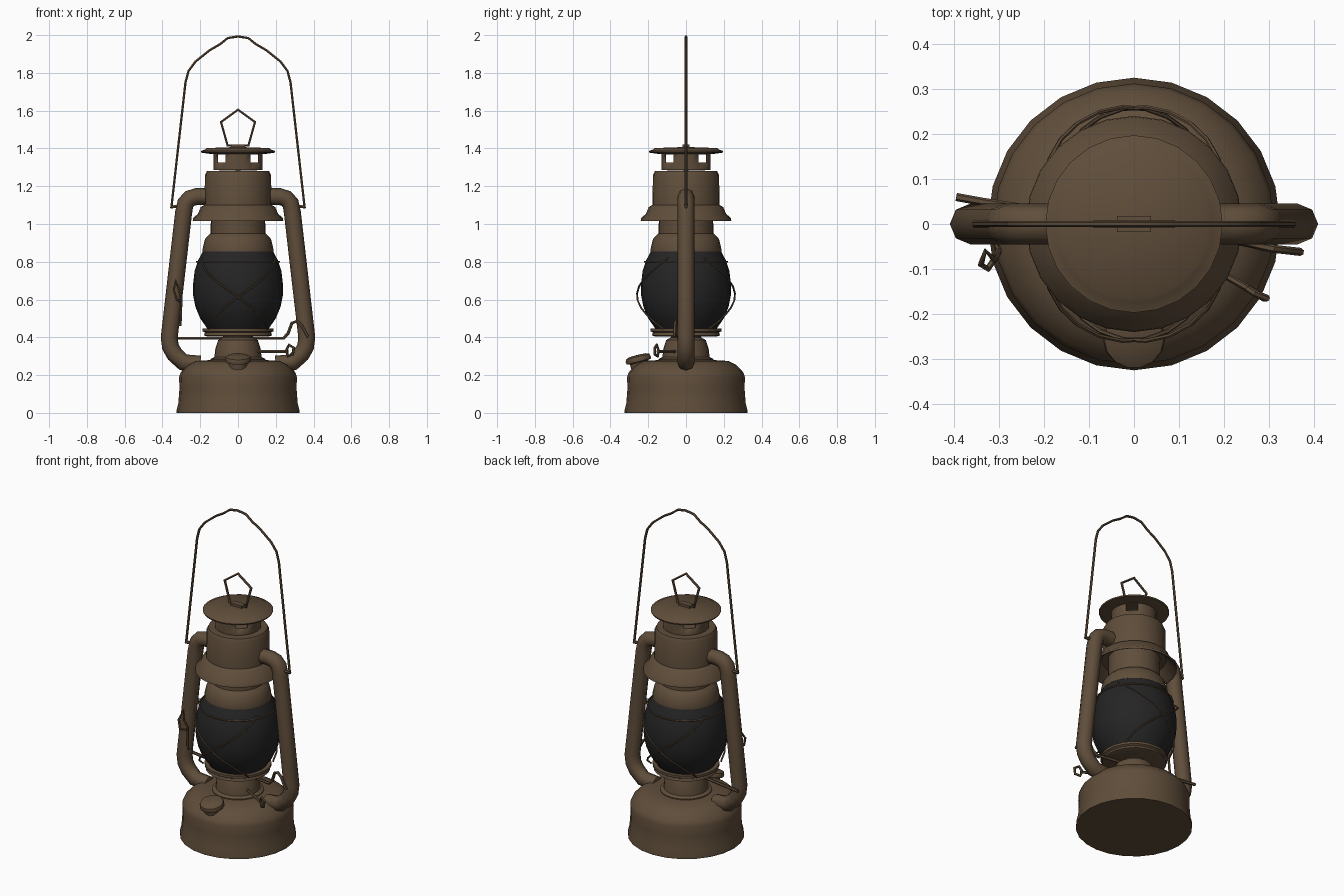
import bpy, bmesh, math
from mathutils import Vector

if "Cube" in bpy.data.objects:
    bpy.data.objects.remove(bpy.data.objects["Cube"], do_unlink=True)


def material(name, rgb):
    m = bpy.data.materials.new(name)
    m.use_nodes = True
    m.diffuse_color = (*rgb, 1)
    bsdf = m.node_tree.nodes["Principled BSDF"]
    bsdf.inputs["Base Color"].default_value = (*rgb, 1)
    bsdf.inputs["Roughness"].default_value = 0.7
    return m


BROWN = material("aged brown metal", (0.115, 0.075, 0.043))
GLASS = material("dark smoked glass", (0.018, 0.018, 0.019))


def add_object(name, mesh, mat, angle=40):
    ob = bpy.data.objects.new(name, mesh)
    bpy.context.collection.objects.link(ob)
    mesh.materials.clear()
    mesh.materials.append(mat)
    bpy.ops.object.select_all(action="DESELECT")
    ob.select_set(True)
    bpy.context.view_layer.objects.active = ob
    bpy.ops.object.shade_smooth_by_angle(angle=math.radians(angle))
    return ob


def lathe(name, profile, mat=BROWN, n=24, skip=None):
    """Turn (radius, z) points around z; skip removes faces by their centre."""
    bm = bmesh.new()
    rings = []
    for r, z in profile:
        if r == 0:
            rings.append([bm.verts.new((0, 0, z))] * n)
        else:
            rings.append([bm.verts.new((r * math.cos(math.tau * i / n),
                                        r * math.sin(math.tau * i / n), z)) for i in range(n)])
    for low, high in zip(rings, rings[1:]):
        for i in range(n):
            j = (i + 1) % n
            corners = dict.fromkeys((low[i], low[j], high[j], high[i]))
            bm.faces.new(list(corners))
    bmesh.ops.recalc_face_normals(bm, faces=bm.faces)
    if skip:
        gone = [f for f in bm.faces if skip(f.calc_center_median())]
        bmesh.ops.delete(bm, geom=gone, context="FACES")
    mesh = bpy.data.meshes.new(name)
    bm.to_mesh(mesh)
    bm.free()
    return add_object(name, mesh, mat)


def tube(name, points, radius, closed=False, resolution=1):
    """Round wire or pipe along straight segments."""
    curve = bpy.data.curves.new(name + " path", "CURVE")
    curve.dimensions = "3D"
    curve.bevel_depth = radius
    curve.bevel_resolution = resolution
    curve.use_fill_caps = True
    spline = curve.splines.new("POLY")
    spline.points.add(len(points) - 1)
    for p, co in zip(spline.points, points):
        p.co = (*co, 1)
    spline.use_cyclic_u = closed
    temp = bpy.data.objects.new(name + " path", curve)
    bpy.context.collection.objects.link(temp)
    bpy.context.view_layer.update()
    mesh = bpy.data.meshes.new_from_object(temp.evaluated_get(bpy.context.evaluated_depsgraph_get()))
    bpy.data.objects.remove(temp, do_unlink=True)
    mesh.name = name
    return add_object(name, mesh, BROWN, 50)


# Fuel tank and burner
lathe("fuel_tank", [(0, 0), (.325, 0), (.325, .015), (.316, .05), (.31, .13), (.312, .19),
                    (.303, .215), (.265, .255), (.225, .275), (.14, .28), (0, .28)])
lathe("burner", [(.145, .27), (.145, .285), (.125, .295), (.12, .34), (.105, .385),
                 (.08, .40), (.08, .42)])
lathe("globe_gallery", [(0, .405), (.165, .405), (.18, .41), (.175, .425), (.187, .432),
                        (.187, .446), (.16, .446), (0, .446)])

# Glass globe
lathe("glass_globe", [(.16, .44), (.172, .46), (.20, .50), (.225, .56), (.237, .62),
                      (.238, .68), (.23, .75), (.21, .81), (.183, .86)], GLASS)

# Collar, hood and vent
lathe("globe_collar", [(0, .855), (.187, .855), (.187, .87), (.175, .92), (.158, .94),
                       (.145, .95), (.143, 1.09), (0, 1.09)])
lathe("hood", [(.145, 1.08), (.18, 1.075), (.228, 1.02), (.24, 1.015), (.238, 1.03),
               (.212, 1.055), (.197, 1.09), (.178, 1.10), (.175, 1.26), (.165, 1.28), (0, 1.285)])


def in_window(c):
    turn = math.degrees(math.atan2(c.y, c.x)) % 90
    return 1.33 < c.z < 1.365 and abs(turn - 45) < 15


vent = lathe("vent_neck", [(0, 1.285), (.13, 1.285), (.13, 1.325), (.13, 1.368), (.13, 1.375)],
             skip=in_window)
wall = vent.modifiers.new("wall", "SOLIDIFY")
wall.thickness = 0.008
lathe("vent_cap", [(0, 1.37), (.14, 1.37), (.195, 1.378), (.197, 1.386), (.175, 1.394),
                   (.165, 1.402), (0, 1.408)])

# Lifting ring on the cap
tube("cap_ring", [(-.055, 0, 1.415), (-.09, 0, 1.54), (0, 0, 1.605), (.09, 0, 1.54),
                  (.055, 0, 1.415)], .008, closed=True)
bpy.ops.mesh.primitive_cube_add(size=1, location=(0, 0, 1.412))
clip = bpy.context.object
clip.name = "ring_clip"
clip.scale = (.075, .035, .02)
clip.data.materials.append(BROWN)

# Side air tubes and the lugs that carry the handle
for side, s in (("left", 1), ("right", -1)):
    path = [(.15, 1.145), (.22, 1.145), (.255, 1.135), (.278, 1.11), (.288, 1.06),
            (.326, .73), (.364, .40), (.358, .35), (.335, .31), (.29, .268), (.20, .258)]
    tube(side + "_air_tube", [(s * x, 0, z) for x, z in path], .045, resolution=2)
    tube(side + "_handle_lug", [(s * .30, 0, 1.095), (s * .357, 0, 1.09)], .009)

# Carrying handle
half = [(.353, 1.085), (.278, 1.75), (.262, 1.81), (.225, 1.86), (.15, 1.92), (.095, 1.952),
        (.055, 1.984)]
tube("carrying_handle", [(-x, 0, z) for x, z in half] + [(0, 0, 1.993)]
     + [(x, 0, z) for x, z in reversed(half)], .007)


# Crossed guard wires around the globe
def guard_point(t, tilt, facing):
    a = math.radians(facing + tilt * (64 - 116 * t))
    r = .195 + .066 * math.sin(math.pi * min(1, .08 + .92 * t)) ** .7
    return Vector((r * math.cos(a), r * math.sin(a), .82 - .375 * t))


for label, facing in (("front", -90), ("back", 90)):
    for n, tilt in enumerate((1, -1)):
        tube(f"{label}_guard_wire_{n + 1}",
             [guard_point(i / 10, tilt, facing) for i in range(11)], .005)
tube("guard_ring", [(.219 * math.cos(math.tau * i / 24), .219 * math.sin(math.tau * i / 24), .80)
                    for i in range(24)], .004, closed=True)

# Globe lifting rod, running between the tubes under the gallery
tube("lifting_rod", [(-.395, .06, .395), (-.34, .05, .395), (.24, -.04, .395), (.265, -.045, .42),
                     (.285, -.05, .475), (.31, -.055, .485), (.335, -.058, .465),
                     (.37, -.062, .40)], .009)

# Latch wire on the right tube
tube("latch_wire", [(-.305, -.05, .46), (-.30, -.06, .60), (-.31, -.08, .65), (-.33, -.06, .70),
                    (-.34, -.09, .65), (-.325, -.10, .60), (-.305, -.07, .59)], .007)

# Wick shaft and its loop handle
tube("wick_shaft", [(.09, -.05, .325), (.265, -.15, .325)], .008)
tube("wick_handle", [(.255, -.145, .33), (.27, -.155, .36), (.295, -.165, .345),
                     (.29, -.165, .31), (.265, -.15, .30)], .008, closed=True)

# Filler neck and cap, tilted outward
cap = lathe("filler_cap", [(0, -.06), (.05, -.06), (.05, -.005), (.068, 0), (.07, .012),
                           (.066, .026), (.045, .034), (0, .036)], n=14)
cap.location = (0, -.25, .272)
cap.rotation_euler.x = .25
